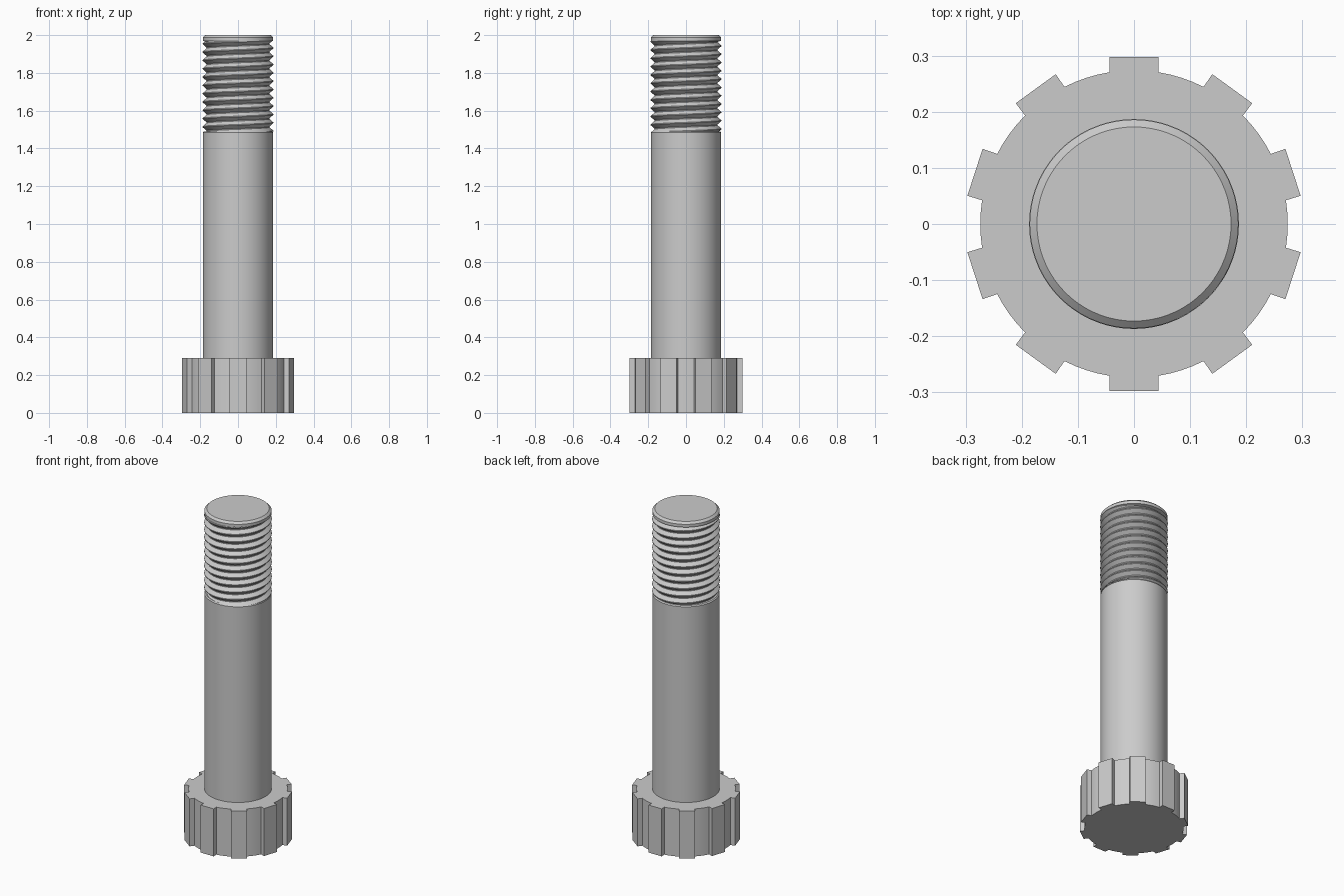
import bpy
import bmesh
from math import cos, sin, pi, radians, atan2, hypot

if "Cube" in bpy.data.objects:
    bpy.data.objects.remove(bpy.data.objects["Cube"], do_unlink=True)

steel = bpy.data.materials.new("steel_grey")
steel.use_nodes = True
steel.diffuse_color = (0.6, 0.6, 0.6, 1)
steel.node_tree.nodes["Principled BSDF"].inputs["Base Color"].default_value = (0.6, 0.6, 0.6, 1)

SEGMENTS = 72
HEAD_TOP = 0.29
SHANK_TOP = 1.49
TIP_BASE = 1.97
RADIUS = 0.186


def finish(name, bm, smooth_angle):
    """Turn a bmesh into a named object with smooth shading and sharp edges."""
    bmesh.ops.recalc_face_normals(bm, faces=bm.faces)
    mesh = bpy.data.meshes.new(name)
    bm.to_mesh(mesh)
    bm.free()
    mesh.materials.append(steel)
    obj = bpy.data.objects.new(name, mesh)
    bpy.context.collection.objects.link(obj)
    bpy.ops.object.select_all(action="DESELECT")
    obj.select_set(True)
    bpy.context.view_layer.objects.active = obj
    bpy.ops.object.shade_smooth_by_angle(angle=radians(smooth_angle))
    return obj


def lathe(name, profile):
    """Revolve (radius, z) points into a capped solid."""
    bm = bmesh.new()
    rings = []
    for r, z in profile:
        rings.append([bm.verts.new((r * cos(2 * pi * i / SEGMENTS), r * sin(2 * pi * i / SEGMENTS), z))
                      for i in range(SEGMENTS)])
    for low, high in zip(rings, rings[1:]):
        for i in range(SEGMENTS):
            j = (i + 1) % SEGMENTS
            bm.faces.new((low[i], low[j], high[j], high[i]))
    bm.faces.new(rings[0][::-1])
    bm.faces.new(rings[-1])
    return finish(name, bm, 30)


def splined_head(teeth=10, root=0.274, tip=0.298, half_width=0.044, arc_steps=4):
    """Extruded round head with straight-sided ridges."""
    edge = atan2(half_width, root)
    outer = (hypot(tip, half_width), atan2(half_width, tip))
    outline = []
    step = 2 * pi / teeth
    for k in range(teeth):
        mid = pi / 2 + k * step
        outline += [(outer[0], mid - outer[1]), (outer[0], mid + outer[1])]
        for s in range(arc_steps + 1):
            outline.append((root, mid + edge + (step - 2 * edge) * s / arc_steps))
    bm = bmesh.new()
    base = bm.faces.new([bm.verts.new((r * cos(a), r * sin(a), 0)) for r, a in outline])
    top = bmesh.ops.extrude_face_region(bm, geom=[base])
    bmesh.ops.translate(bm, vec=(0, 0, HEAD_TOP),
                        verts=[v for v in top["geom"] if isinstance(v, bmesh.types.BMVert)])
    return finish("splined_head", bm, 20)


def helical_thread(pitch=0.044, crest=0.187, root=0.167):
    """Continuous thread whose ends are trimmed flat by the shank and the tip."""
    wave = [(0, crest), (0.1, crest), (0.5, root), (0.6, root), (1, crest)]
    points = wave[:-1]

    def radius_at(phase):
        phase %= 1
        for (p0, r0), (p1, r1) in zip(wave, wave[1:]):
            if phase <= p1:
                return r0 + (r1 - r0) * (phase - p0) / (p1 - p0)

    turns = int((TIP_BASE - SHANK_TOP) / pitch) + 3
    bm = bmesh.new()
    columns = []
    for i in range(SEGMENTS + 1):
        turn = i / SEGMENTS
        a = 2 * pi * turn
        column = []
        for k in range(turns):
            for p, r in points:
                z = SHANK_TOP + pitch * (k - 1 + p + turn)
                trimmed = min(max(z, SHANK_TOP), TIP_BASE)
                if trimmed != z:
                    r = radius_at((trimmed - SHANK_TOP) / pitch - turn)
                column.append(bm.verts.new((r * cos(a), r * sin(a), trimmed)))
        columns.append(column)
    for left, right in zip(columns, columns[1:]):
        for j in range(len(left) - 1):
            bm.faces.new((left[j], right[j], right[j + 1], left[j + 1]))
    bmesh.ops.remove_doubles(bm, verts=bm.verts, dist=0.00005)
    return finish("helical_thread", bm, 25)


# Head, plain shank, thread and chamfered tip
splined_head()
lathe("shank", [(RADIUS, HEAD_TOP - 0.01), (RADIUS, SHANK_TOP - 0.006), (RADIUS - 0.006, SHANK_TOP)])
helical_thread()
lathe("chamfered_tip", [(0.168, TIP_BASE - 0.006), (RADIUS, TIP_BASE), (RADIUS, 1.988), (0.173, 2.0)])
